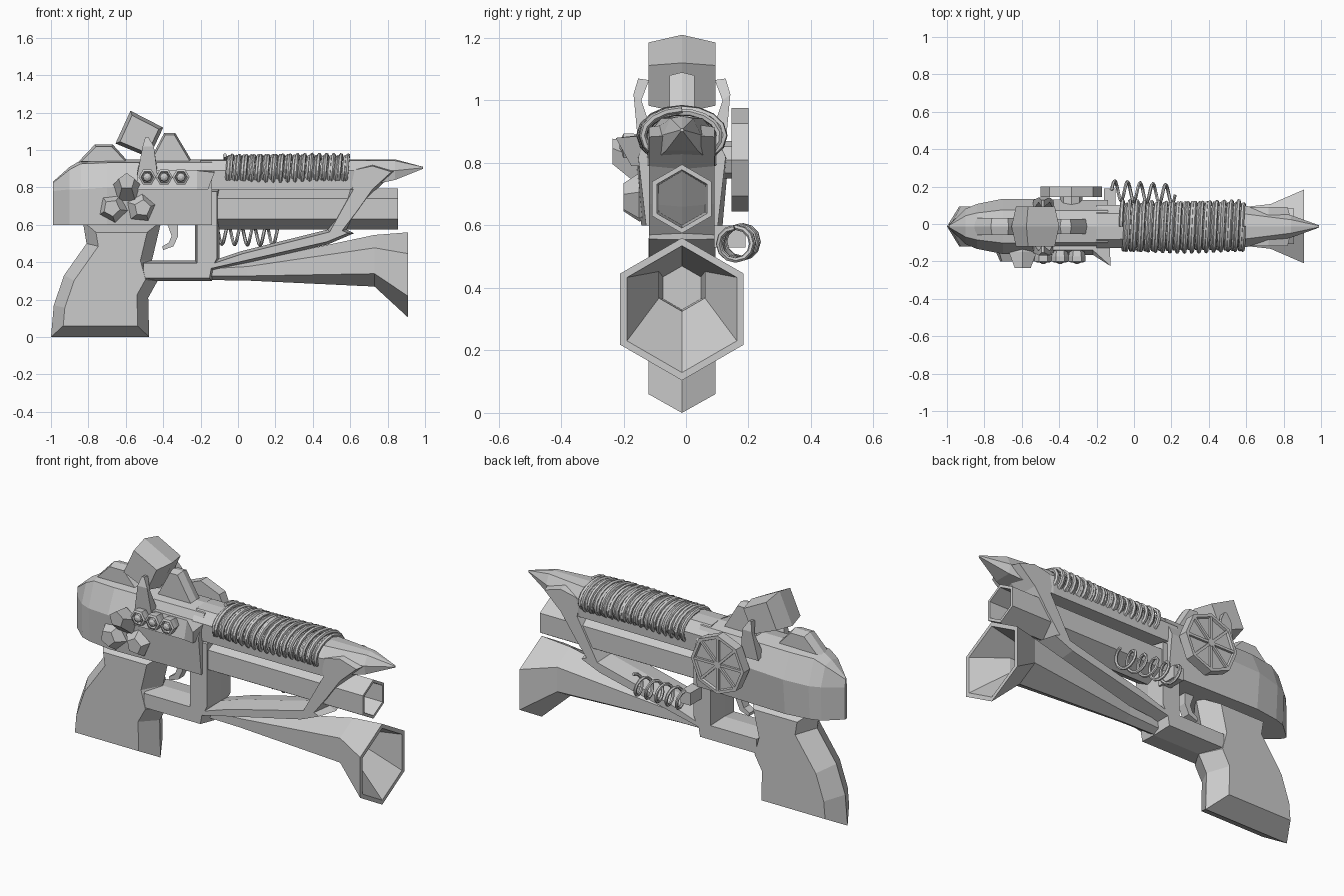
import bpy, math
from mathutils import Vector

if "Cube" in bpy.data.objects:
    bpy.data.objects.remove(bpy.data.objects["Cube"])

C = -0.013  # y of the gun's symmetry plane


def loft(name, rings, caps=(True, True)):
    """Skin a list of equal-length point rings."""
    n = len(rings[0])
    verts = [p for r in rings for p in r]
    faces = [(i * n + j, i * n + (j + 1) % n, (i + 1) * n + (j + 1) % n, (i + 1) * n + j)
             for i in range(len(rings) - 1) for j in range(n)]
    if caps[0]:
        faces.append(tuple(range(n))[::-1])
    if caps[1]:
        faces.append(tuple(range(len(verts) - n, len(verts))))
    me = bpy.data.meshes.new(name)
    me.from_pydata(verts, [], faces)
    ob = bpy.data.objects.new(name, me)
    bpy.context.collection.objects.link(ob)
    bpy.context.view_layer.objects.active = ob
    bpy.ops.object.select_all(action='DESELECT')
    ob.select_set(True)
    bpy.ops.object.mode_set(mode='EDIT')
    bpy.ops.mesh.select_all(action='SELECT')
    bpy.ops.mesh.normals_make_consistent(inside=False)
    bpy.ops.object.mode_set(mode='OBJECT')
    return ob


def inset(pts, d):
    """Mitred inward offset of a 2D outline."""
    n = len(pts)
    area = sum(pts[i - 1][0] * pts[i][1] - pts[i][0] * pts[i - 1][1] for i in range(n))
    s = 1 if area > 0 else -1
    out = []
    for i in range(n):
        p, a, b = Vector(pts[i]), Vector(pts[i - 1]), Vector(pts[(i + 1) % n])
        e, f = (p - a).normalized(), (b - p).normalized()
        n1, n2 = Vector((-e.y, e.x)) * s, Vector((-f.y, f.x)) * s
        out.append(p + (n1 + n2) * d / max(0.4, 1 + n1.dot(n2)))
    return out


def plate(name, pts, w, d=0.0, y=C):
    """Side outline (x, z) with a central ridge and sides inset by d."""
    side = inset(pts, d) if d else pts
    rings = [[(p[0], y - w, p[1]) for p in side], [(p[0], y, p[1]) for p in pts],
             [(p[0], y + w, p[1]) for p in side]]
    if not d:
        rings.pop(1)
    return loft(name, rings)


def hull(name, sections):
    """Body along x from (x, half width, lower half width, top, shoulder, bottom)."""
    rings = []
    for x, w, wb, zt, zs, zb in sections:
        half = [(w * 0.6, zt - (zt - zs) * 0.12), (w, zs), (wb, zb)]
        ring = [(0, zt)] + half + [(-y, z) for y, z in half[::-1]]
        rings.append([(x, C + y, z) for y, z in ring])
    return loft(name, rings)


def tube_x(name, steps, n=6):
    """Pointy-top polygon tube along x from (x, z, radius)."""
    return loft(name, [[(x, C + r * math.sin(k * math.tau / n), z + r * math.cos(k * math.tau / n))
                        for k in range(n)] for x, z, r in steps])


def turned_y(name, x, z, steps, n, rot=0.0, lean=(0, 0)):
    """Polygon turning along y from (radius, y); lean shifts and tilts later rings."""
    y0 = steps[0][1]
    rings = []
    for r, y in steps:
        t = y0 - y
        ring = []
        for k in range(n):
            a = rot + k * math.tau / n
            ring.append((x + lean[0] * t + r * math.sin(a), y, z + lean[1] * t + r * math.cos(a)))
        rings.append(ring)
    return loft(name, rings)


def coil(name, a, b, ry, rz, turns, wire, per=16, phase=0.0, wobble=0.0):
    cu = bpy.data.curves.new(name, 'CURVE')
    cu.dimensions = '3D'
    cu.bevel_depth, cu.bevel_resolution, cu.use_fill_caps = wire, 1, True
    sp = cu.splines.new('POLY')
    n = turns * per
    sp.points.add(n)
    for i in range(n + 1):
        t = math.tau * i / per + phase
        p = Vector(a).lerp(Vector(b), i / n)
        k = 1 + wobble * math.sin(i * 0.37)
        sp.points[i].co = (p.x, p.y + ry * k * math.sin(t), p.z + rz * k * math.cos(t), 1)
    ob = bpy.data.objects.new(name, cu)
    bpy.context.collection.objects.link(ob)
    bpy.ops.object.select_all(action='DESELECT')
    ob.select_set(True)
    bpy.context.view_layer.objects.active = ob
    bpy.ops.object.convert(target='MESH')
    bpy.ops.object.shade_smooth_by_angle()


# Grip, receiver and trigger area
plate("grip", [(-1, 0), (-.475, 0), (-.48, .21), (-.43, .3), (-.46, .41), (-.41, .62),
               (-.83, .62), (-.81, .5), (-.93, .33), (-.985, .17)], .107, .06)
hull("receiver", [(-.99, .008, .01, .83, .78, .6), (-.9, .095, .09, .91, .79, .6),
                  (-.84, .12, .11, .945, .79, .6), (-.7, .148, .13, .95, .8, .6),
                  (-.14, .14, .115, .95, .82, .6)])
plate("trigger", [(-.38, .61), (-.32, .61), (-.32, .54), (-.345, .485), (-.4, .465),
                  (-.405, .485), (-.37, .505), (-.355, .54)], .025)
plate("guard_post", [(-.23, .36), (-.125, .37), (-.1, .42), (-.1, .79), (-.23, .79)], .105, .012)

# Lower frame rail sweeping up into the barrel strut
plate("frame_rail", [(-.52, .41), (-.13, .41), (.02, .46), (.48, .575), (.6, .79), (.58, .9),
                     (.72, .93), (.85, .89), (.73, .78), (.645, .66), (.58, .575), (.62, .555),
                     (.48, .495), (-.13, .355), (-.14, .3), (-.52, .3)], .105, .015)

# Barrels
hull("upper_barrel", [(-.2, .115, .11, .95, .89, .79), (.6, .11, .105, .95, .89, .79),
                      (.84, .06, .05, .95, .89, .84), (.99, .006, .004, .91, .905, .9)])
tube_x("middle_barrel", [(-.15, .685, .11), (.855, .685, .11), (.855, .685, .093), (.6, .685, .085)])
tube_x("horn_barrel", [(-.16, .345, .04), (.05, .352, .05), (.73, .408, .138), (.91, .332, .228),
                       (.91, .332, .203), (.73, .41, .085), (.6, .4, .07)])

# Coils
for k in range(2):
    coil(f"barrel_coil_{k + 1}", (-.07, C, .888), (.59, C, .888), .13 - .008 * k, .083 - .005 * k,
         17, .0115, phase=2.2 * k, wobble=.04)
coil("side_spring", (-.12, .18, .548), (.22, .155, .54), .052, .052, 5, .009, per=12)
plate("spring_mount", [(-.16, .53), (-.1, .53), (-.1, .6), (-.16, .6)], .06, y=.13)

# Top details
plate("rear_hump", [(-.86, .93), (-.765, 1.03), (-.67, 1.03), (-.58, .93)], .045, .012)
plate("front_sight", [(-.48, .93), (-.395, 1.09), (-.335, 1.09), (-.24, .93)], .04, .01)
plate("scope_box", [(-.575, 1.21), (-.4, 1.12), (-.475, .96), (-.655, 1.035)], .107, .018)
for s in (-1, 1):
    loft("side_horn", [[(x, C + s * y, z) for x, y, z in ring] for ring in (
        [(-.54, .09, .88), (-.43, .09, .88), (-.43, .14, .86), (-.54, .14, .86)],
        [(-.51, .13, 1.0), (-.45, .13, 1.0), (-.45, .155, 1.02), (-.51, .155, 1.02)],
        [(-.495, .105, 1.065), (-.48, .105, 1.065), (-.48, .14, 1.07), (-.495, .14, 1.07)])])

# Left side plate with three hexagonal studs and a flared corner
loft("side_plate", [[(-.54, -.1, .79), (-.54, -.165, .79), (-.54, -.14, .89), (-.54, -.1, .89)],
                    [(-.22, -.1, .79), (-.22, -.165, .79), (-.22, -.14, .89), (-.22, -.1, .89)],
                    [(-.16, -.1, .79), (-.16, -.175, .79), (-.125, -.225, .88), (-.13, -.1, .89)]])
for i in range(3):
    x = -.485 + .09 * i
    turned_y("hex_stud", x, .855, [(.036, -.13), (.046, -.175), (.046, -.2), (.034, -.205),
                                   (.03, -.185)], 6, math.pi / 6)
    turned_y("stud_dome", x, .855, [(.027, -.18), (.022, -.205), (.008, -.213)], 8)

# Faceted gem cluster
for x, z, rot, lean in ((-.66, .69, .5, (-.15, 0)), (-.53, .69, .1, (.2, 0)), (-.595, .765, 0, (0, .5))):
    tip = -.235 if lean[1] else -.2
    turned_y("gem", x, z, [(.07, -.1), (.078, -.15), (.045, tip)], 5, rot, lean)

# Right side octagonal wheel with spokes
WX, WZ = -.335, .81
turned_y("wheel_rim", WX, WZ, [(.165, .145), (.165, .2), (.148, .2), (.144, .187)], 8)
turned_y("wheel_axle", WX, WZ, [(.06, .09), (.06, .15)], 8)
turned_y("wheel_hub", WX, WZ, [(.022, .18), (.022, .2)], 8)
for k in range(4):
    d = Vector((math.cos(k * math.pi / 4), math.sin(k * math.pi / 4)))
    q = Vector((-d.y, d.x)) * .007
    c = Vector((WX, WZ))
    plate("wheel_spoke", [tuple(c + d * .15 + q), tuple(c - d * .15 + q),
                          tuple(c - d * .15 - q), tuple(c + d * .15 - q)], .008, y=.191)
